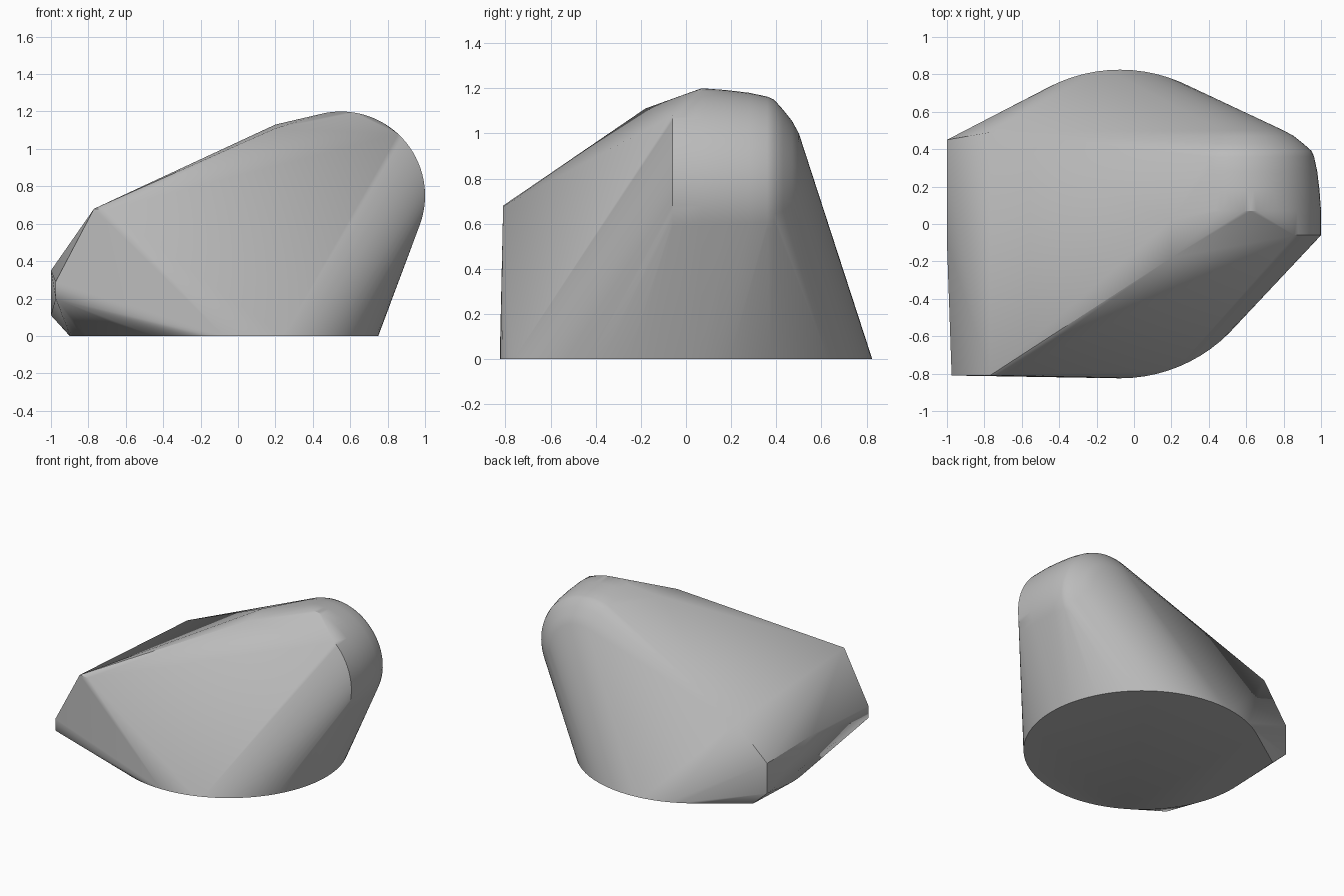
import bpy, bmesh
from math import sin, cos, radians, tau
from mathutils import Vector

default = bpy.data.objects.get("Cube")
if default:
    bpy.data.objects.remove(default, do_unlink=True)


def grey_material():
    mat = bpy.data.materials.new("stone_grey")
    mat.use_nodes = True
    colour = (0.5, 0.5, 0.5, 1)
    mat.diffuse_color = colour
    mat.node_tree.nodes["Principled BSDF"].inputs["Base Color"].default_value = colour
    return mat


def arc(y, radius, start, end, steps):
    """Arc in an upright plane around the axis of the rounded end."""
    angles = [radians(start + (end - start) * i / steps) for i in range(steps + 1)]
    return [Vector((0.55 + radius * cos(a), y, 0.75 + radius * sin(a))) for a in angles]


# round foot
points = [Vector((-0.075 + 0.825 * cos(tau * i / 80), 0.825 * sin(tau * i / 80), 0))
          for i in range(80)]

# rounded upper end: flat front, slightly tapered barrel, domed back
points += arc(-0.06, 0.45, -25, 47, 18)
points += arc(0.07, 0.45, -25, 105, 32)
for y, radius in ((0.18, 0.442), (0.28, 0.43), (0.36, 0.413), (0.39, 0.4),
                  (0.43, 0.355), (0.47, 0.305), (0.5, 0.25)):
    points += arc(y, radius, -25, 125, 32)

# corners of the wedge, its blunt left side and the ridge
points += [Vector(p) for p in (
    (-0.77, -0.81, 0.68), (-0.7, -0.81, 0.675),
    (-0.975, -0.81, 0.2), (-0.975, -0.81, 0.29),
    (-1, 0.45, 0.11), (-1, 0.45, 0.34), (-1, -0.1, 0.35),
    (-0.77, 0.49, 0.6), (-0.88, 0.45, 0),
    (0.2, -0.18, 1.11), (0.2, 0.02, 1.13),
)]

# wrap one convex skin around everything
bm = bmesh.new()
for p in points:
    bm.verts.new(p)
hull = bmesh.ops.convex_hull(bm, input=bm.verts[:])
loose = [v for v in bm.verts if not v.link_faces]
bmesh.ops.delete(bm, geom=loose, context='VERTS')
bmesh.ops.dissolve_limit(bm, angle_limit=radians(0.3), verts=bm.verts[:], edges=bm.edges[:])
bmesh.ops.recalc_face_normals(bm, faces=bm.faces[:])

mesh = bpy.data.meshes.new("rounded_wedge")
bm.to_mesh(mesh)
bm.free()
body = bpy.data.objects.new("rounded_wedge", mesh)
bpy.context.collection.objects.link(body)
mesh.materials.append(grey_material())

bpy.ops.object.select_all(action='DESELECT')
body.select_set(True)
bpy.context.view_layer.objects.active = body
bpy.ops.object.shade_smooth_by_angle(angle=radians(30))
